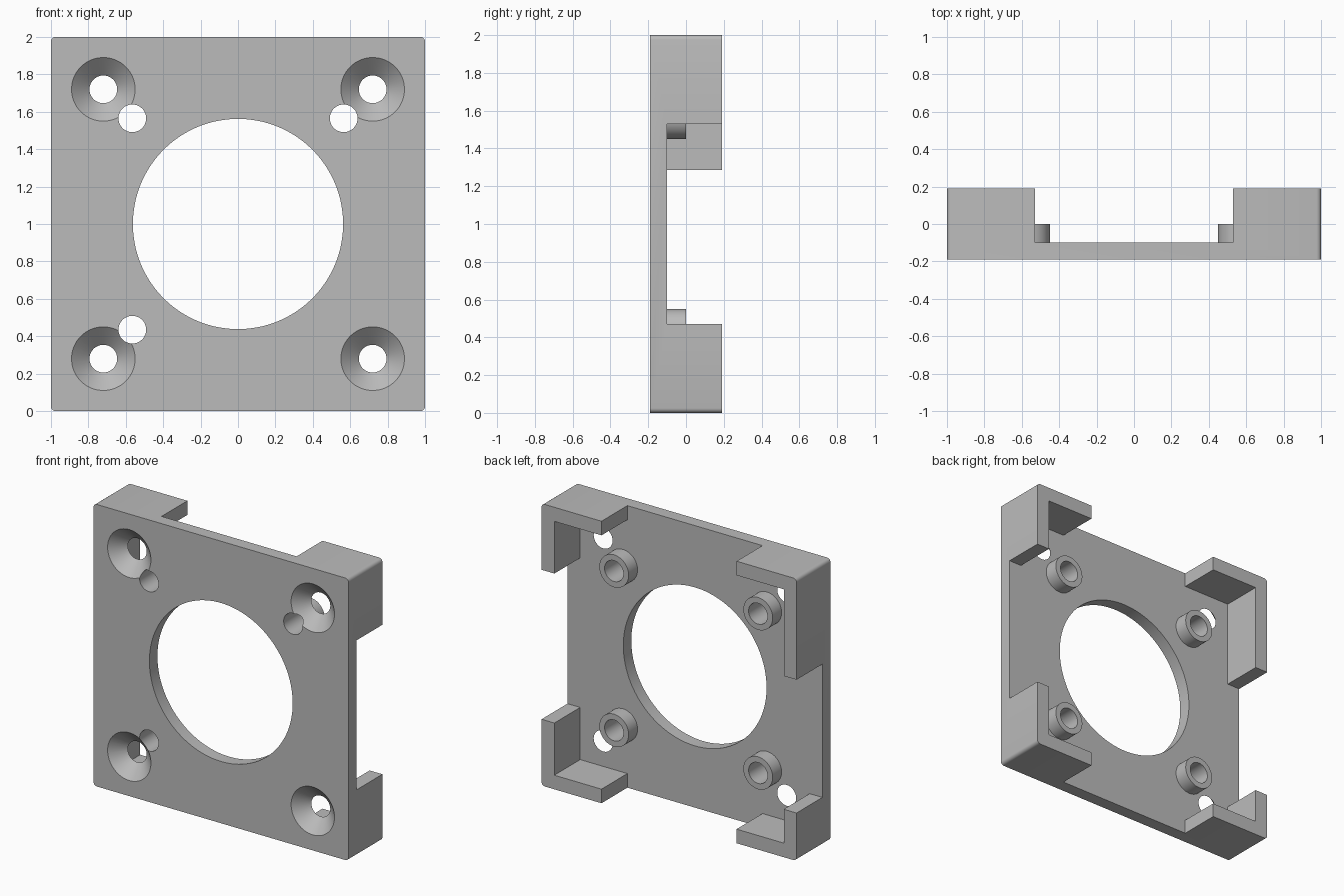
import bpy, bmesh, math
from mathutils import Matrix, Vector

old = bpy.data.objects.get("Cube")
if old:
    bpy.data.objects.remove(old, do_unlink=True)

FRONT, FLOOR, BACK = -0.19, -0.10, 0.19   # y levels of the bracket
MID = 1.0                                 # height of the centre
HOLE = 0.565                              # offset of the standoffs
SCREW = 0.72                              # offset of the countersunk screws
BORE = 0.074

grey = bpy.data.materials.new("light grey")
grey.use_nodes = True
grey.diffuse_color = (0.5, 0.5, 0.5, 1)
grey.node_tree.nodes["Principled BSDF"].inputs["Base Color"].default_value = (0.5, 0.5, 0.5, 1)


def finish(name, bm):
    bmesh.ops.recalc_face_normals(bm, faces=bm.faces)
    mesh = bpy.data.meshes.new(name)
    bm.to_mesh(mesh)
    bm.free()
    ob = bpy.data.objects.new(name, mesh)
    bpy.context.collection.objects.link(ob)
    mesh.materials.append(grey)
    return ob


def box(name, x0, x1, y0, y1, z0, z1, round_corners=0):
    bm = bmesh.new()
    bmesh.ops.create_cube(bm, size=1)
    for v in bm.verts:
        v.co = Vector((x1 if v.co.x > 0 else x0,
                       y1 if v.co.y > 0 else y0,
                       z1 if v.co.z > 0 else z0))
    if round_corners:
        along_y = [e for e in bm.edges
                   if abs(e.verts[0].co.y - e.verts[1].co.y) > 0.01]
        bmesh.ops.bevel(bm, geom=along_y, offset=round_corners, segments=4,
                        profile=0.5, affect='EDGES')
    return finish(name, bm)


def cone(name, x, z, y0, y1, r0, r1, sides=64):
    """Cone or cylinder along y, radius r0 at y0 and r1 at y1."""
    bm = bmesh.new()
    place = Matrix.Translation((x, (y0 + y1) / 2, z)) @ Matrix.Rotation(-math.pi / 2, 4, 'X')
    bmesh.ops.create_cone(bm, cap_ends=True, segments=sides, radius1=r0,
                          radius2=r1, depth=y1 - y0, matrix=place)
    return finish(name, bm)


def cut(ob, cutter):
    cutter.hide_render = True
    mod = ob.modifiers.new("cut", 'BOOLEAN')
    mod.operation, mod.solver, mod.object = 'DIFFERENCE', 'EXACT', cutter
    bpy.context.view_layer.objects.active = ob
    bpy.ops.object.modifier_apply(modifier=mod.name)
    bpy.data.objects.remove(cutter, do_unlink=True)


def smooth(ob):
    bpy.ops.object.select_all(action='DESELECT')
    ob.select_set(True)
    bpy.context.view_layer.objects.active = ob
    bpy.ops.object.shade_smooth_by_angle(angle=math.radians(30))


# Bracket: rounded block, hollowed from the back to leave corner walls
bracket = box("bracket", -1, 1, FRONT, BACK, 0, 2, round_corners=0.025)
cut(bracket, box("hollow", -0.9, 0.9, FLOOR, 1, 0.1, 1.9))
cut(bracket, box("top_bottom_gap", -0.53, 0.53, FLOOR, 1, -1, 3))
cut(bracket, box("left_gap", 0.8, 2, FLOOR, 1, 0.47, 1.53))
cut(bracket, box("right_gap", -2, -0.8, FLOOR, 1, 0.34, 1.285))

# Large centre opening
cut(bracket, cone("opening", 0, MID, -1, 1, 0.562, 0.562, 128))

corners = [(sx, sz) for sx in (1, -1) for sz in (1, -1)]
slope = (0.17 - BORE) / (FLOOR - FRONT)
margin = 0.02
for sx, sz in corners:
    # Countersunk screw hole
    x, z = sx * SCREW, MID + sz * SCREW
    cut(bracket, cone("sink", x, z, FRONT - margin, FLOOR,
                      0.17 + slope * margin, BORE))
    cut(bracket, cone("screw_bore", x, z, -0.15, FLOOR + margin, BORE, BORE))
    # Bore running on through the standoff
    cut(bracket, cone("bore", sx * HOLE, MID + sz * HOLE, -1, 1, BORE, BORE))
smooth(bracket)

# Hollow standoffs on the back of the plate
for sx, sz in corners:
    side = "left" if sx > 0 else "right"
    level = "upper" if sz > 0 else "lower"
    x, z = sx * HOLE, MID + sz * HOLE
    standoff = cone(f"{level}_{side}_standoff", x, z, FLOOR, 0, 0.115, 0.115)
    cut(standoff, cone("bore", x, z, -1, 1, BORE, BORE))
    smooth(standoff)
